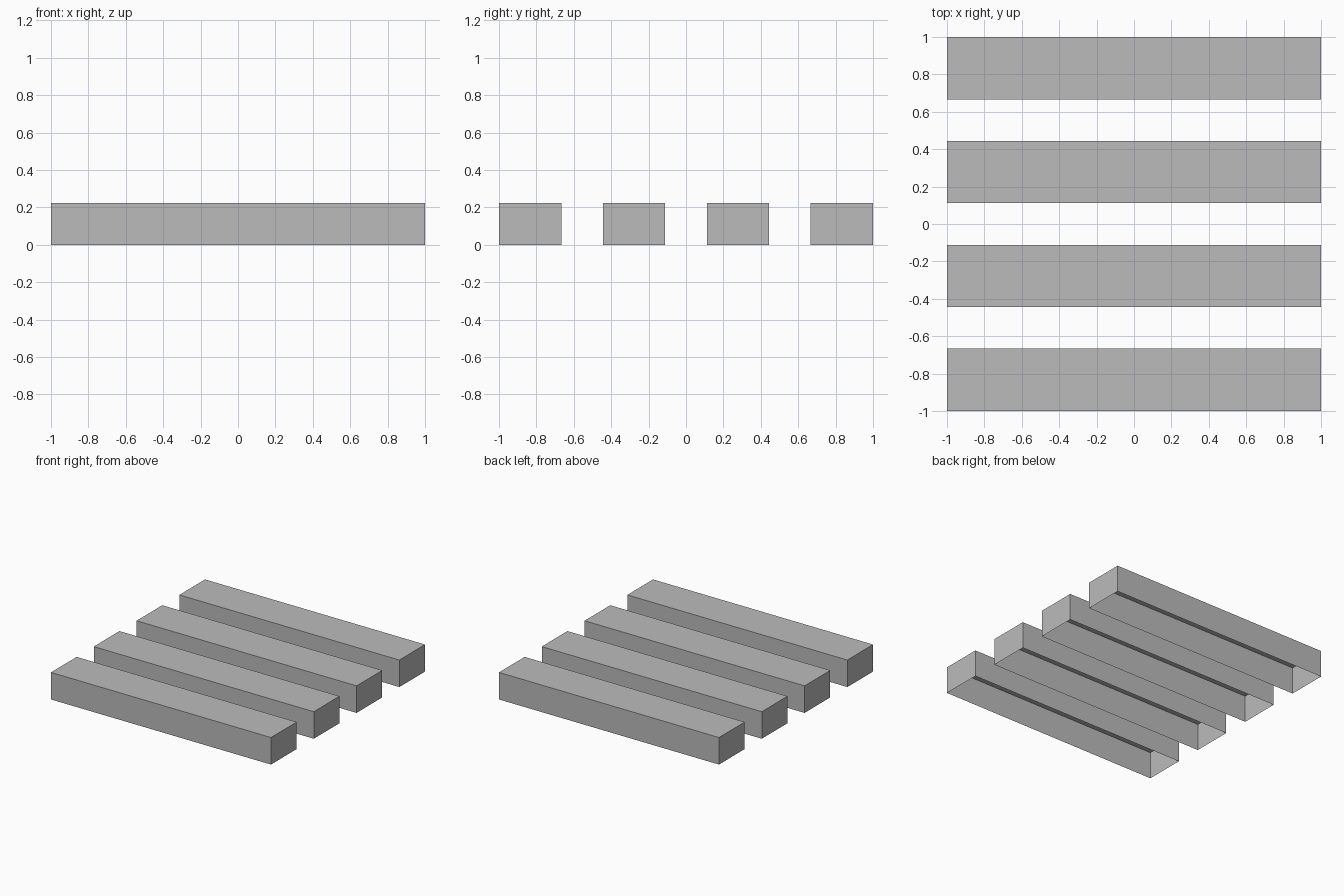
import bpy
import bmesh

cube = bpy.data.objects.get("Cube")
if cube:
    bpy.data.objects.remove(cube, do_unlink=True)

# Plain grey finish
GREY = (0.5, 0.5, 0.5, 1)
grey = bpy.data.materials.new("plain grey")
grey.use_nodes = True
grey.diffuse_color = GREY
grey.node_tree.nodes["Principled BSDF"].inputs["Base Color"].default_value = GREY

LENGTH, WIDTH, HEIGHT = 2, 1 / 3, 2 / 9
GAP = 2 / 9
COUNT = 4


def add_slat(name, y):
    """Thin-walled bar shell, open underneath."""
    bm = bmesh.new()
    bmesh.ops.create_cube(bm, size=1)
    bottom = [f for f in bm.faces if f.normal.z < -0.5]
    bmesh.ops.delete(bm, geom=bottom, context="FACES_ONLY")
    bmesh.ops.scale(bm, vec=(LENGTH, WIDTH, HEIGHT), verts=bm.verts)
    bmesh.ops.translate(bm, vec=(0, 0, HEIGHT / 2), verts=bm.verts)
    mesh = bpy.data.meshes.new(name)
    bm.to_mesh(mesh)
    bm.free()
    mesh.materials.append(grey)
    slat = bpy.data.objects.new(name, mesh)
    slat.location.y = y
    bpy.context.collection.objects.link(slat)


# Row of evenly spaced slats, front to back
for i in range(COUNT):
    add_slat(f"slat_{i + 1}", (i - (COUNT - 1) / 2) * (WIDTH + GAP))
